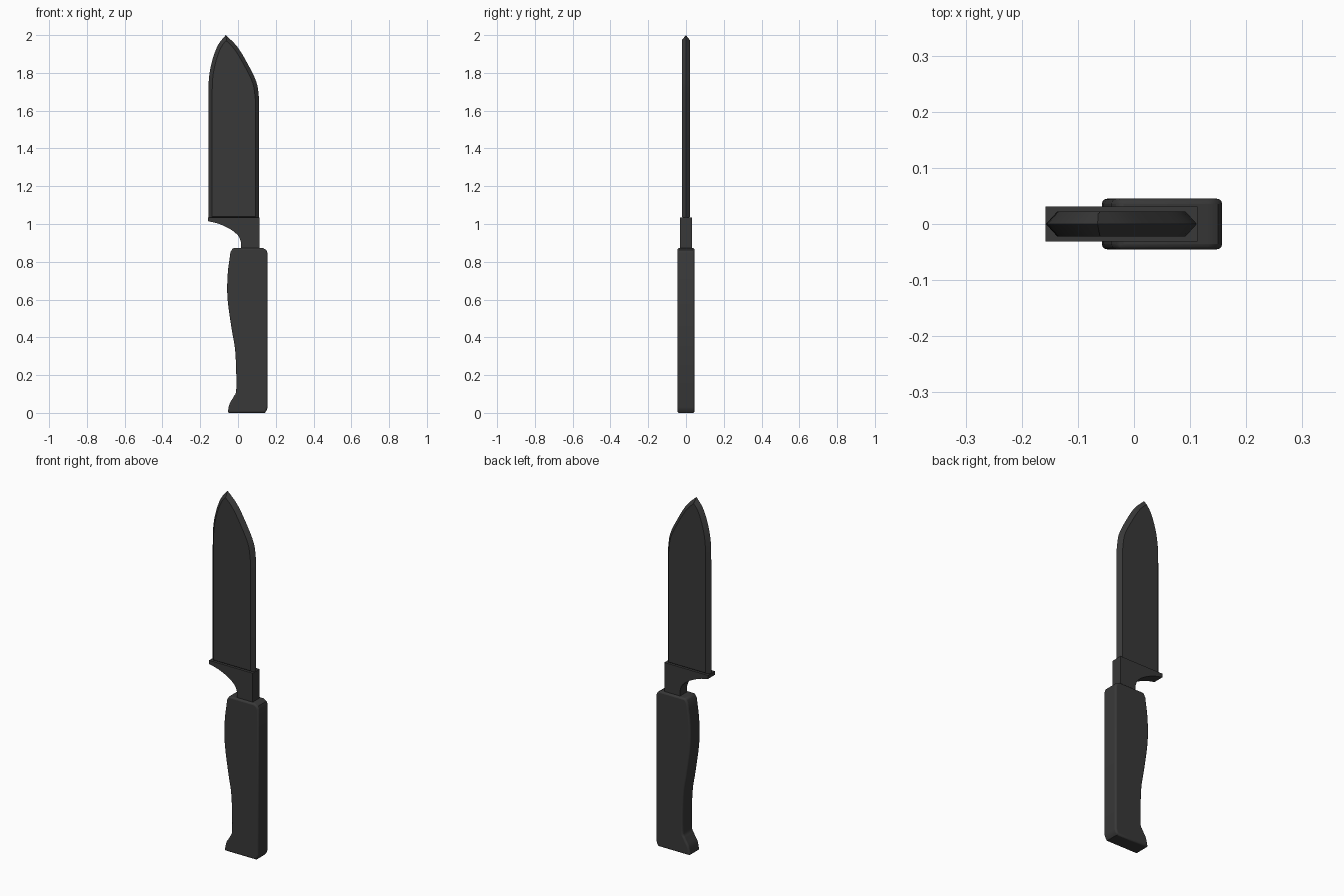
import bpy, bmesh
from mathutils import Vector

if "Cube" in bpy.data.objects:
    bpy.data.objects.remove(bpy.data.objects["Cube"])

dark = bpy.data.materials.new("dark_grey")
dark.diffuse_color = (0.04, 0.04, 0.04, 1)
dark.use_nodes = True
dark.node_tree.nodes["Principled BSDF"].inputs["Base Color"].default_value = dark.diffuse_color


def spline(points, steps=4):
    """Catmull-Rom curve through 2D points."""
    p = [Vector(q) for q in points]
    p = [2 * p[0] - p[1]] + p + [2 * p[-1] - p[-2]]
    out = []
    for a, b, c, d in zip(p, p[1:], p[2:], p[3:]):
        for i in range(steps):
            t = i / steps
            out.append(0.5 * (2 * b + (c - a) * t + (2 * a - 5 * b + 4 * c - d) * t ** 2
                              + (3 * b - a - 3 * c + d) * t ** 3))
    return out + [p[-2]]


def inset(outline, dist):
    """Shrink a counter-clockwise outline by a mitred offset."""
    out = []
    for i, p in enumerate(outline):
        e1 = (p - outline[i - 1]).normalized()
        e2 = (outline[(i + 1) % len(outline)] - p).normalized()
        n1, n2 = Vector((-e1.y, e1.x)), Vector((-e2.y, e2.x))
        out.append(p + (n1 + n2) * dist / (1 + n1.dot(n2)))
    return out


def loft(name, layers, bevel=0):
    """Join matching xz outlines placed at successive y depths."""
    bm = bmesh.new()
    rings = [[bm.verts.new((p[0], y, p[1])) for p in pts] for y, pts in layers]
    for a, b in zip(rings, rings[1:]):
        for i in range(len(a)):
            j = (i + 1) % len(a)
            bm.faces.new((a[i], a[j], b[j], b[i]))
    bm.faces.new(rings[0])
    bm.faces.new(rings[-1])
    bmesh.ops.recalc_face_normals(bm, faces=bm.faces[:])
    mesh = bpy.data.meshes.new(name)
    bm.to_mesh(mesh)
    bm.free()
    obj = bpy.data.objects.new(name, mesh)
    bpy.context.collection.objects.link(obj)
    mesh.materials.append(dark)
    if bevel:
        mod = obj.modifiers.new("rounded_edges", 'BEVEL')
        mod.width, mod.segments = bevel, 3
        mod.limit_method, mod.angle_limit = 'ANGLE', 1.0
    bpy.context.view_layer.objects.active = obj
    bpy.ops.object.select_all(action='DESELECT')
    obj.select_set(True)
    bpy.ops.object.shade_smooth_by_angle(angle=0.6)
    return obj


# Blade: flat sides tapering to a sharp rim
back = spline([(0.112, 1.66), (0.098, 1.75), (0.05, 1.85), (-0.005, 1.94), (-0.065, 2.0)])
edge = spline([(-0.065, 2.0), (-0.107, 1.945), (-0.138, 1.86), (-0.154, 1.77), (-0.157, 1.66)])
rim = [Vector((-0.157, 1.02)), Vector((0.112, 1.02))] + back + edge[1:]
face = inset(rim, 0.02)
loft("blade", [(-0.022, face), (0, rim), (0.022, face)])

# Bolster: collar under the blade with a curved finger notch
notch = spline([(-0.158, 1.015), (-0.1, 1.0), (-0.04, 0.972), (0.002, 0.937), (0.015, 0.905)])
bolster = notch + [(0.015, 0.86), (0.113, 0.86), (0.113, 1.035), (-0.158, 1.035)]
loft("bolster", [(-0.031, bolster), (0.031, bolster)])

# Handle: contoured grip with rounded edges
grip = spline([(-0.04, 0.85), (-0.055, 0.73), (-0.055, 0.6), (-0.033, 0.44), (-0.014, 0.32),
               (-0.009, 0.13), (-0.022, 0.088), (-0.044, 0.05), (-0.053, 0.012)])
handle = grip + [(-0.055, 0), (0.142, 0), (0.151, 0.012), (0.157, 0.03),
                 (0.157, 0.845), (0.15, 0.862), (0.132, 0.873), (-0.028, 0.873)]
loft("handle", [(-0.045, handle), (0.045, handle)], bevel=0.009)
